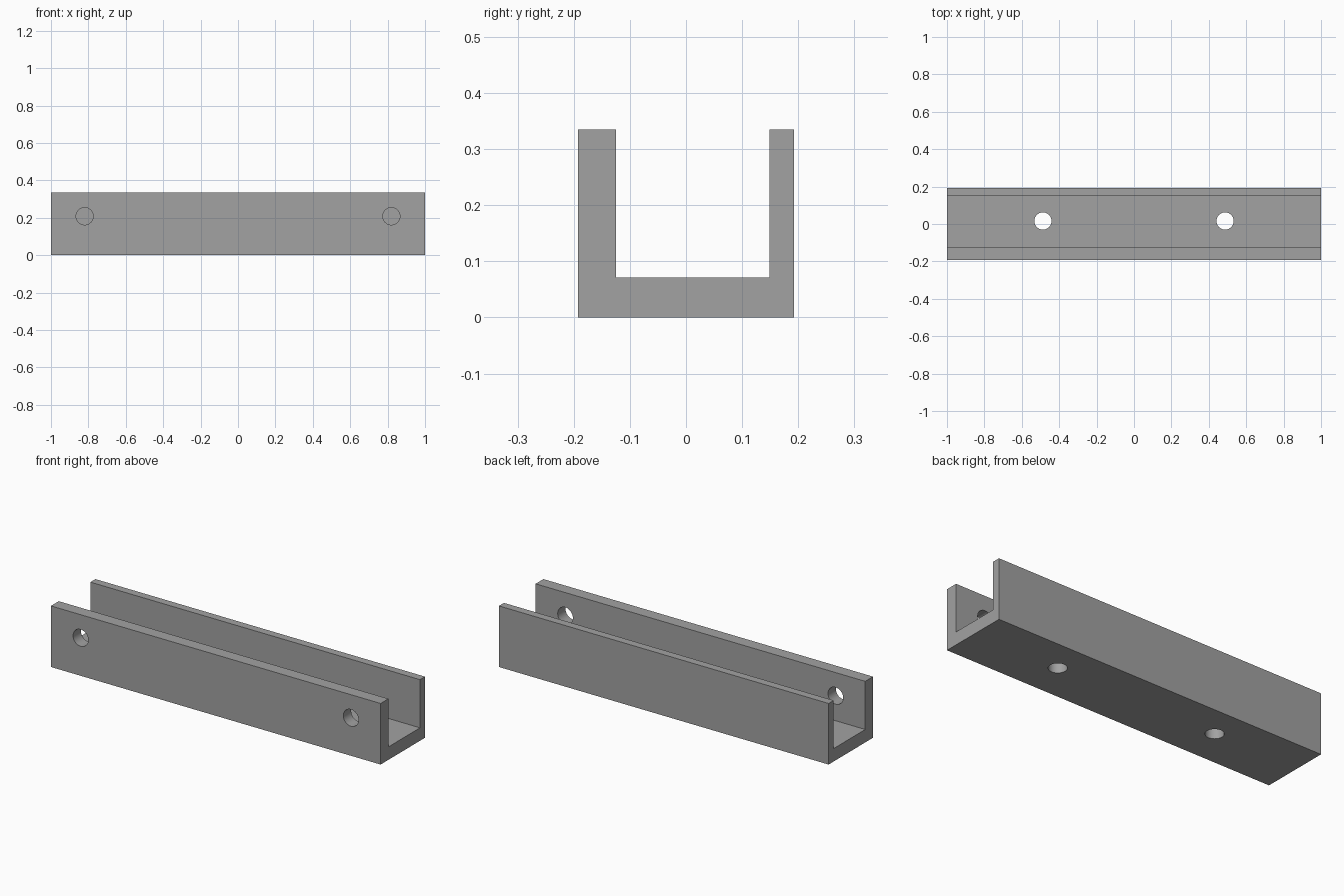
import bpy
import bmesh
from math import pi, radians

# Remove the default cube
cube = bpy.data.objects.get("Cube")
if cube:
    bpy.data.objects.remove(cube, do_unlink=True)

LENGTH, WIDTH, HEIGHT = 2.0, 0.385, 0.335
FLOOR = 0.071               # floor thickness
FRONT_IN, BACK_IN = -0.125, 0.149   # inner faces of the two walls
HOLE_R = 0.046

# Plain grey metal
grey = bpy.data.materials.new("grey_metal")
grey.use_nodes = True
colour = (0.36, 0.36, 0.36, 1)
grey.diffuse_color = colour
grey.node_tree.nodes["Principled BSDF"].inputs["Base Color"].default_value = colour

# Channel: U profile extruded along x
w = WIDTH / 2
profile = [(-w, 0), (w, 0), (w, HEIGHT), (BACK_IN, HEIGHT), (BACK_IN, FLOOR),
           (FRONT_IN, FLOOR), (FRONT_IN, HEIGHT), (-w, HEIGHT)]
bm = bmesh.new()
face = bm.faces.new([bm.verts.new((-LENGTH / 2, y, z)) for y, z in profile])
side = bmesh.ops.extrude_face_region(bm, geom=[face])["geom"]
bmesh.ops.translate(bm, vec=(LENGTH, 0, 0),
                    verts=[v for v in side if isinstance(v, bmesh.types.BMVert)])
bmesh.ops.recalc_face_normals(bm, faces=bm.faces)
mesh = bpy.data.meshes.new("channel")
bm.to_mesh(mesh)
bm.free()
mesh.materials.append(grey)
channel = bpy.data.objects.new("channel", mesh)
bpy.context.collection.objects.link(channel)


def drill(name, location, tilt):
    """Cut a round hole in the channel, then drop the cutter."""
    bpy.ops.mesh.primitive_cylinder_add(vertices=48, radius=HOLE_R, depth=0.2,
                                        location=location, rotation=(tilt, 0, 0))
    cutter = bpy.context.object
    cutter.name = name
    cutter.hide_render = True
    cutter.data.materials.append(grey)
    bpy.context.view_layer.objects.active = channel
    mod = channel.modifiers.new(name, "BOOLEAN")
    mod.operation, mod.solver, mod.object = "DIFFERENCE", "EXACT", cutter
    bpy.ops.object.modifier_apply(modifier=mod.name)
    bpy.data.objects.remove(cutter, do_unlink=True)


# Holes in the front wall near the ends, and in the floor further in
for s in (-1, 1):
    drill("wall_hole", (s * 0.82, -0.16, 0.208), pi / 2)
    drill("floor_hole", (s * 0.487, 0.016, 0.035), 0)

# Smooth hole walls, sharp edges elsewhere
bpy.ops.object.select_all(action="DESELECT")
channel.select_set(True)
bpy.context.view_layer.objects.active = channel
bpy.ops.object.shade_smooth_by_angle(angle=radians(30))
